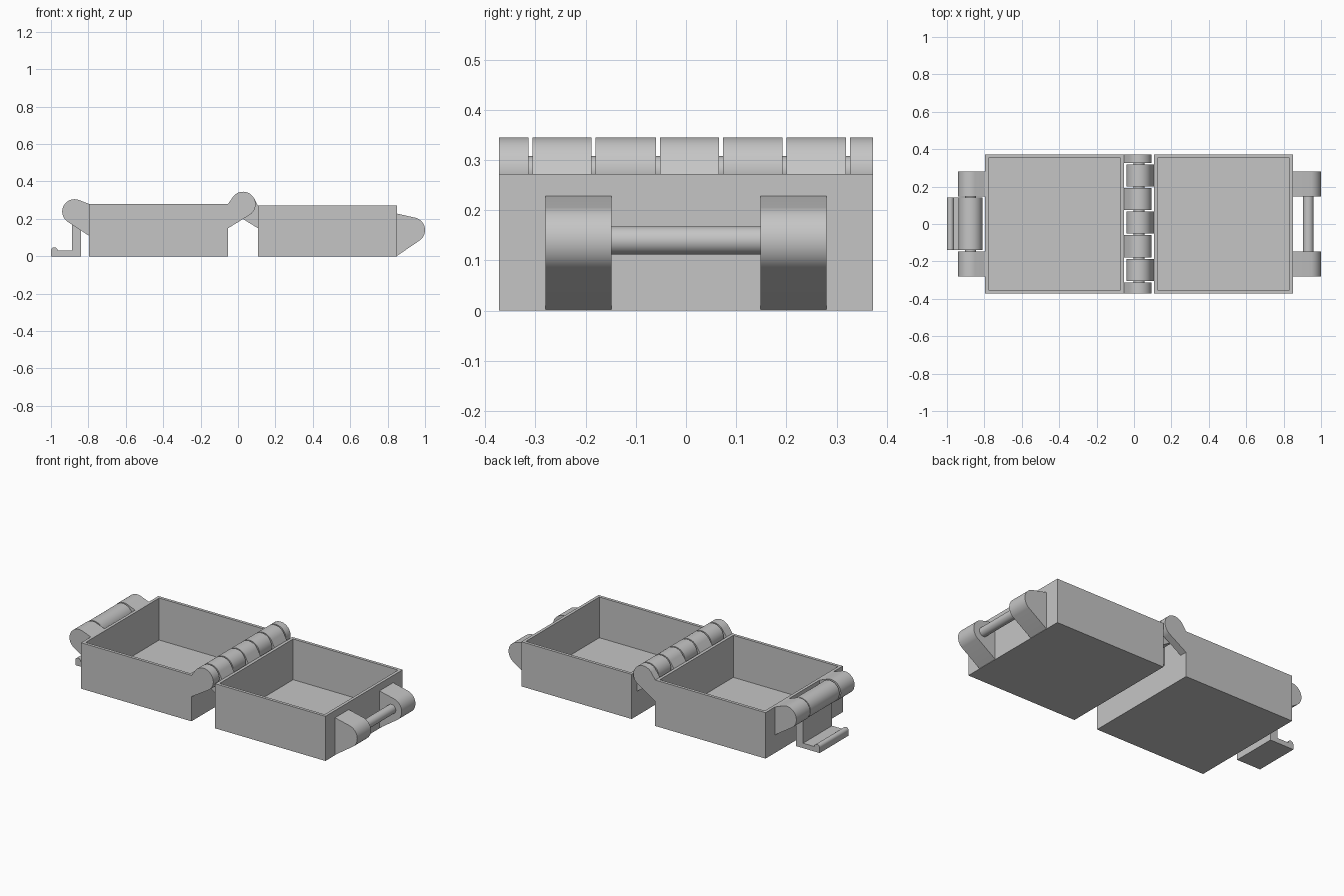
import bpy
import bmesh
import math
from mathutils import Vector
from mathutils.geometry import convex_hull_2d

cube = bpy.data.objects.get("Cube")
if cube:
    bpy.data.objects.remove(cube, do_unlink=True)

GREY = (0.56, 0.56, 0.56, 1)
grey = bpy.data.materials.new("plain grey")
grey.use_nodes = True
grey.diffuse_color = GREY
grey.node_tree.nodes["Principled BSDF"].inputs["Base Color"].default_value = GREY


def finish(name, bm, smooth=True):
    """Turn a bmesh into a grey object with sharp edges kept."""
    bmesh.ops.recalc_face_normals(bm, faces=bm.faces[:])
    mesh = bpy.data.meshes.new(name)
    bm.to_mesh(mesh)
    bm.free()
    mesh.materials.append(grey)
    obj = bpy.data.objects.new(name, mesh)
    bpy.context.collection.objects.link(obj)
    if smooth:
        bpy.ops.object.select_all(action="DESELECT")
        obj.select_set(True)
        bpy.context.view_layer.objects.active = obj
        bpy.ops.object.shade_smooth_by_angle(angle=math.radians(25))
    return obj


def circle(cx, cz, r, n=48):
    return [Vector((cx + r * math.cos(math.tau * i / n),
                    cz + r * math.sin(math.tau * i / n))) for i in range(n)]


def extrude(name, outline, y0, y1):
    """Extrude an x-z outline from y0 to y1."""
    bm = bmesh.new()
    face = bm.faces.new([bm.verts.new((x, y0, z)) for x, z in outline])
    new = bmesh.ops.extrude_face_region(bm, geom=[face], use_keep_orig=True)["geom"]
    verts = [g for g in new if isinstance(g, bmesh.types.BMVert)]
    bmesh.ops.translate(bm, verts=verts, vec=(0, y1 - y0, 0))
    return finish(name, bm)


def lug(name, centre, r, anchors, y0, y1):
    """Rounded eye blended by tangents to anchor points on a wall."""
    pts = circle(*centre, r) + [Vector(a) for a in anchors]
    return extrude(name, [pts[i] for i in convex_hull_2d(pts)], y0, y1)


def tray(name, x0, x1, height, half_width=0.372, wall=0.026, floor=0.024):
    """Open box with an even wall."""
    bm = bmesh.new()
    bmesh.ops.create_cube(bm, size=1)
    for v in bm.verts:
        v.co = (x0 if v.co.x < 0 else x1,
                math.copysign(half_width, v.co.y),
                0 if v.co.z < 0 else height)
    top = max(bm.faces, key=lambda f: f.calc_center_median().z)
    bmesh.ops.inset_individual(bm, faces=[top], thickness=wall)
    walls = bmesh.ops.extrude_discrete_faces(bm, faces=[top])["faces"]
    bmesh.ops.translate(bm, verts=walls[0].verts[:], vec=(0, 0, floor - height))
    return finish(name, bm, smooth=False)


# Two open trays
tray("latch_tray", -0.797, -0.053, 0.28)
tray("catch_tray", 0.106, 0.85, 0.272)

# Hinge: knuckles alternate between the trays around one pin
HINGE = (0.027, 0.278)
gaps = [-0.31, -0.184, -0.056, 0.07, 0.196, 0.323]
starts = [-0.372] + [g + 0.004 for g in gaps]
ends = [g - 0.004 for g in gaps] + [0.372]
sides = [("latch", [(-0.053, 0.28), (-0.053, 0.15)]),
         ("catch", [(0.106, 0.272), (0.106, 0.15)])]
for i, (y0, y1) in enumerate(zip(starts, ends)):
    side, anchors = sides[i % 2]
    lug(f"{side}_knuckle_{i + 1}", HINGE, 0.067, anchors, y0, y1)
extrude("hinge_pin", circle(*HINGE, 0.03), -0.36, 0.36)

# Lugs on both ends, with the bars they carry
CATCH = (0.932, 0.14)
LATCH = (-0.874, 0.239)
for label, s in (("front", -1), ("back", 1)):
    y0, y1 = sorted((s * 0.148, s * 0.28))
    lug(f"catch_lug_{label}", CATCH, 0.068,
        [(0.85, 0.228), (0.85, 0.002)], y0, y1)
    lug(f"latch_lug_{label}", LATCH, 0.066,
        [(-0.797, 0.28), (-0.797, 0.11)], y0, y1)
extrude("catch_bar", circle(*CATCH, 0.028), -0.16, 0.16)
extrude("latch_pin", circle(*LATCH, 0.03), -0.16, 0.16)

# Swinging latch: barrel, hanging arm with foot, and rounded hook lip
extrude("latch_barrel", circle(*LATCH, 0.064), -0.138, 0.141)
arm = [(-0.84, 0), (-0.84, 0.22), (-0.888, 0.22), (-0.888, 0.03), (-1, 0.03), (-1, 0)]
extrude("latch_arm", arm, -0.138, 0.141)
extrude("latch_lip", circle(-0.982, 0.03, 0.018, 24), -0.138, 0.141)
